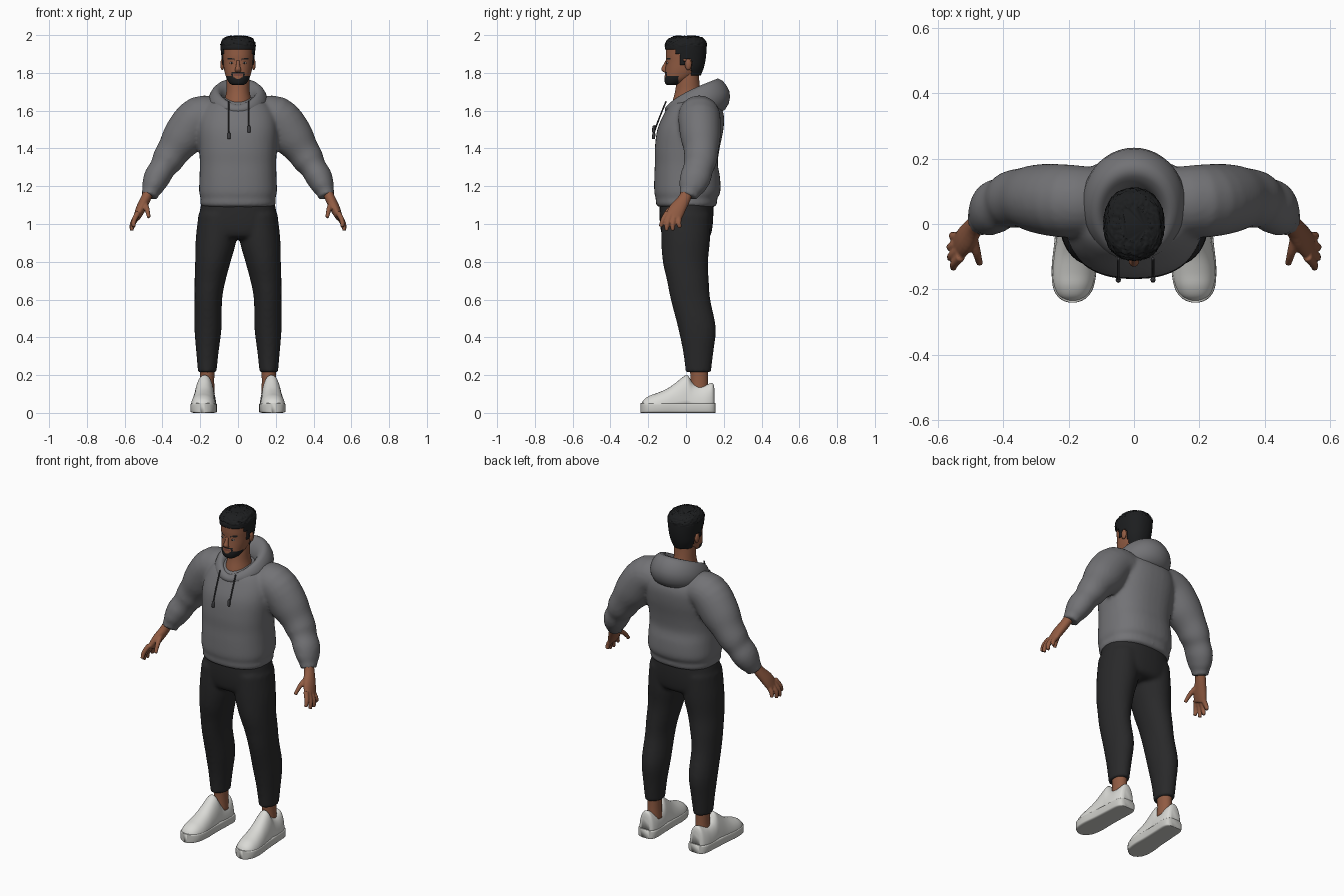
import bpy, bmesh, math, random
from mathutils import Vector

random.seed(4)
X, Y, Z = Vector((1, 0, 0)), Vector((0, 1, 0)), Vector((0, 0, 1))


def material(name, *rgb):
    m = bpy.data.materials.new(name)
    m.diffuse_color = (*rgb, 1)
    return m


SKIN = material("skin", 0.28, 0.105, 0.055)
LIP = material("lip", 0.2, 0.065, 0.045)
HAIR = material("hair", 0.012, 0.013, 0.014)
GREY = material("hoodie grey", 0.17, 0.17, 0.18)
CORD = material("cord grey", 0.05, 0.05, 0.055)
BLACK = material("trouser black", 0.022, 0.022, 0.023)
WHITE = material("shoe white", 0.7, 0.7, 0.67)
SOLE = material("sole white", 0.6, 0.6, 0.57)
EYE = material("eye white", 0.55, 0.5, 0.46)


def refine(rows, k):
    """Catmull-Rom interpolation of section rows."""
    out = []
    for i in range(len(rows) - 1):
        p0, p1, p2 = rows[max(i - 1, 0)], rows[i], rows[i + 1]
        p3 = rows[min(i + 2, len(rows) - 1)]
        for j in range(k):
            t = j / k
            out.append([0.5 * (2 * b + (c - a) * t + (2 * a - 5 * b + 4 * c - d) * t * t
                               + (3 * b - a - 3 * c + d) * t ** 3)
                        for a, b, c, d in zip(p0, p1, p2, p3)])
    return out + [list(rows[-1])]


def loft(bm, rows, n=24, k=4, axis=None, ref=Y, power=2.0):
    """Closed loft through (x, y, z, radius a, radius b along ref) sections."""
    rows = refine(rows, k)
    rings = []
    for i, (x, y, z, ra, rb) in enumerate(rows):
        t = axis
        if t is None:
            t = (Vector(rows[min(i + 1, len(rows) - 1)][:3]) - Vector(rows[max(i - 1, 0)][:3])).normalized()
        b = (ref - t * ref.dot(t)).normalized()
        a = b.cross(t)
        ring = []
        for j in range(n):
            c, s = math.cos(math.tau * j / n), math.sin(math.tau * j / n)
            u = math.copysign(abs(c) ** (2 / power), c) * ra
            v = math.copysign(abs(s) ** (2 / power), s) * rb
            ring.append(bm.verts.new(Vector((x, y, z)) + a * u + b * v))
        rings.append(ring)
    for r, q in zip(rings, rings[1:]):
        for j in range(n):
            bm.faces.new((r[j], r[(j + 1) % n], q[(j + 1) % n], q[j]))
    bm.faces.new(rings[0])
    bm.faces.new(rings[-1])


def stack(rows):
    """Rows of (z, half width, front y, back y) to loft sections."""
    return [(0, (f + b) / 2, z, w, (b - f) / 2) for z, w, f, b in rows]


def flip(rows, s):
    return [(r[0] * s, *r[1:]) for r in rows]


def finish(name, bm, mats, voxel=0, smooth=0):
    bmesh.ops.recalc_face_normals(bm, faces=bm.faces[:])
    for f in bm.faces:
        f.smooth = True
    me = bpy.data.meshes.new(name)
    bm.to_mesh(me)
    bm.free()
    for m in mats:
        me.materials.append(m)
    ob = bpy.data.objects.new(name, me)
    bpy.context.collection.objects.link(ob)
    if voxel:
        r = ob.modifiers.new("blend", 'REMESH')
        r.mode, r.voxel_size, r.use_smooth_shade = 'VOXEL', voxel, True
        s = ob.modifiers.new("soften", 'SMOOTH')
        s.factor, s.iterations = 0.5, smooth
    return ob


def part(name, mat, rows, **kw):
    bm = bmesh.new()
    loft(bm, rows, **kw)
    return finish(name, bm, [mat])


# hoodie body with sleeves, blended together
bm = bmesh.new()
loft(bm, stack([(1.09, .19, -.15, .155), (1.11, .2, -.16, .165), (1.135, .198, -.16, .165),
                (1.17, .206, -.168, .182), (1.25, .204, -.168, .18), (1.32, .202, -.165, .168),
                (1.4, .206, -.165, .178), (1.5, .212, -.152, .198), (1.58, .2, -.118, .2),
                (1.64, .16, -.08, .17), (1.67, .1, -.02, .12)]), n=40, axis=Z, power=2.4)
arm = [(.08, .07, 1.57, .09, .1), (.2, .07, 1.567, .112, .112), (.285, .077, 1.467, .112, .107),
       (.34, .08, 1.39, .09, .092), (.375, .075, 1.335, .083, .088), (.4, .065, 1.295, .07, .08),
       (.43, .05, 1.245, .07, .082), (.452, .03, 1.195, .058, .07), (.462, .02, 1.17, .047, .055),
       (.47, .012, 1.145, .045, .05)]
for s in (1, -1):
    loft(bm, flip(arm, s))
finish("hoodie", bm, [GREY], 0.011, 4)

# hood: a closed collar ring that grows into a hanging fold at the back
bm = bmesh.new()
N = 40
rings = []
for rx, yf, yb, zf, zb in [(.07, -.05, .09, 1.59, 1.66), (.085, -.072, .12, 1.625, 1.735),
                           (.118, -.09, .17, 1.635, 1.79), (.152, -.108, .222, 1.62, 1.73),
                           (.163, -.115, .242, 1.605, 1.675), (.155, -.105, .215, 1.58, 1.6),
                           (.1, -.05, .15, 1.56, 1.57)]:
    ring = []
    for j in range(N):
        p = math.tau * j / N
        w = ((1 - math.cos(p)) / 2) ** 0.7
        ring.append(bm.verts.new((rx * math.sin(p), (yf + yb) / 2 - (yb - yf) / 2 * math.cos(p),
                                  zf + (zb - zf) * w)))
    rings.append(ring)
for i in range(len(rings)):
    r, q = rings[i], rings[(i + 1) % len(rings)]
    for j in range(N):
        bm.faces.new((r[j], r[(j + 1) % N], q[(j + 1) % N], q[j]))
finish("hood", bm, [GREY]).modifiers.new("round", 'SUBSURF').levels = 1

# drawstrings with thick tips
for name, x, end in (("right_drawstring", -.048, 1.45), ("left_drawstring", .058, 1.485)):
    part(name, CORD, [(x, -.105, 1.65, .004, .004), (x, -.134, 1.58, .004, .004),
                      (x, -.157, 1.52, .004, .004), (x, -.168, end + .035, .004, .004),
                      (x, -.17, end + .028, .008, .008), (x, -.172, end, .008, .008)], n=8)

# trousers
bm = bmesh.new()
loft(bm, stack([(1.15, .185, -.135, .14), (1.08, .2, -.14, .145), (1.0, .212, -.138, .142),
                (.94, .2, -.125, .13), (.92, .16, -.09, .1)]), n=40, axis=Z, power=2.3)
leg = [(.11, 0, 1.05, .1, .13), (.116, -.002, .92, .108, .13), (.133, -.003, .8, .094, .12),
       (.148, .01, .7, .082, .111), (.157, .024, .6, .073, .105), (.159, .058, .45, .072, .1),
       (.162, .065, .32, .059, .08), (.163, .065, .215, .049, .067)]
for s in (1, -1):
    loft(bm, flip(leg, s), axis=Z)
finish("trousers", bm, [BLACK], 0.011, 3)

# hands, ankles and shoes
palm = [(.465, .012, 1.19, .027, .03), (.488, -.008, 1.135, .027, .033),
        (.515, -.045, 1.08, .026, .044), (.535, -.068, 1.035, .019, .044)]
fingers = [((.53, -.1, 1.06), (.55, -.122, 1.02), (.553, -.135, .985)),
           ((.535, -.082, 1.05), (.558, -.098, 1.005), (.562, -.105, .965)),
           ((.538, -.062, 1.04), (.56, -.07, 1.0), (.563, -.07, .965)),
           ((.535, -.038, 1.035), (.553, -.038, 1.005), (.555, -.032, .98)),
           ((.495, -.03, 1.115), (.482, -.085, 1.08), (.472, -.122, 1.035))]
shoe = [(.15, .13, .03), (.14, .158, .046), (.11, .15, .056), (.07, .145, .058), (.035, .16, .057),
        (.008, .2, .055), (-.02, .187, .057), (-.06, .155, .06), (-.1, .128, .064),
        (-.15, .106, .066), (-.19, .092, .06), (-.22, .073, .045), (-.236, .05, .02)]
for s, side in ((1, "left"), (-1, "right")):
    bm = bmesh.new()
    loft(bm, flip(palm, s), n=16)
    for f in fingers:
        rows = [(*p, r, r) for p, r in zip(f, (.015, .0135, .01))]
        loft(bm, flip(rows, s), n=10)
    finish(side + "_hand", bm, [SKIN], 0.005, 2)

    part(side + "_ankle", SKIN, flip([(.163, .07, .1, .04, .05), (.163, .07, .17, .037, .046),
                                      (.163, .068, .25, .04, .048)], s), axis=Z)

    cx = lambda y: .17 + .018 * (.15 - y) / .39
    bm = bmesh.new()
    loft(bm, flip([(cx(y), y, .03, h - .03, w) for y, h, w in shoe], s), n=32, axis=-Y, ref=X, power=2.2)
    for v in bm.verts:
        v.co.z = max(v.co.z, .03)
    finish(side + "_shoe_upper", bm, [WHITE])

    sole = [(.155, .03), (.148, .048), (.12, .06), (.05, .062), (-.05, .064), (-.13, .069),
            (-.19, .063), (-.22, .048), (-.235, .028), (-.24, .012)]
    part(side + "_sole", SOLE, flip([(cx(y), y, .026, .026, w) for y, w in sole], s),
         n=32, axis=-Y, ref=X, power=7)

# neck
part("neck", SKIN, stack([(1.58, .09, -.085, .11), (1.64, .075, -.074, .095), (1.7, .062, -.058, .078),
                          (1.76, .06, -.05, .07), (1.81, .058, -.045, .068)]), n=32, axis=Z)

# head with painted beard, moustache, lips and brows
bm = bmesh.new()
loft(bm, stack([(1.735, .028, -.1, -.05), (1.745, .044, -.11, -.02), (1.765, .058, -.114, .02),
                (1.79, .067, -.112, .055), (1.82, .074, -.109, .075), (1.86, .079, -.106, .09),
                (1.9, .082, -.107, .098), (1.94, .082, -.102, .098), (1.97, .065, -.075, .08),
                (1.985, .03, -.04, .05)]), n=128, k=8, axis=Z, power=2.15)
for f in bm.faces:
    x, y, z = f.calc_center_median()
    x = abs(x)
    if y > -.04:
        continue
    beard = z < 1.766 + .018 * min(1, x / .035)
    moustache = x < .034 and 1.798 < z < 1.805 or .027 < x < .035 and z < 1.805
    brow = .016 < x < .055 and 1.867 < z - .08 * (x - .016) < 1.876
    if beard or moustache or brow:
        f.material_index = 1
    elif x < .023 and 1.782 < z < 1.794:
        f.material_index = 2
finish("head", bm, [SKIN, HAIR, LIP])

# hair cap, trimmed along the hairline
bm = bmesh.new()
loft(bm, stack([(1.785, .064, -.1, .078), (1.83, .08, -.105, .095), (1.88, .087, -.108, .105),
                (1.93, .092, -.112, .109), (1.96, .09, -.108, .107), (1.985, .073, -.085, .088),
                (1.995, .04, -.05, .05)]), n=80, k=8, axis=Z, power=2.25)


def hairline(y):
    if y < -.055:
        return 1.922
    if y < -.03:
        return 1.9
    if y < -.008:
        return 1.84
    return 1.872 if y < .03 else 1.785


gone = [f for f in bm.faces if f.calc_center_median().z < hairline(f.calc_center_median().y)]
bmesh.ops.delete(bm, geom=gone, context='FACES')
for v in bm.verts:
    if v.co.z > 1.94:
        v.co += Vector([random.uniform(-.003, .003) for _ in range(3)])
hair = finish("hair", bm, [HAIR])
sol = hair.modifiers.new("thickness", 'SOLIDIFY')
sol.thickness, sol.offset = .01, -1

# nose
part("nose", SKIN, [(0, -.103, 1.865, .008, .006), (0, -.111, 1.84, .01, .011),
                    (0, -.116, 1.82, .015, .015), (0, -.112, 1.807, .015, .011),
                    (0, -.108, 1.802, .008, .005)], n=16, axis=Z)

# eyes and ears
for s, side in ((1, "left"), (-1, "right")):
    for name, mat, c, r in (("eye", EYE, (.033, -.098, 1.853), (.013, .005, .005)),
                            ("iris", HAIR, (.033, -.1015, 1.853), (.005, .003, .005)),
                            ("ear", SKIN, (.083, .012, 1.845), (.011, .018, .03))):
        bm = bmesh.new()
        bmesh.ops.create_uvsphere(bm, u_segments=16, v_segments=10, radius=1)
        for v in bm.verts:
            v.co = Vector((s * (c[0] + v.co.x * r[0]), c[1] + v.co.y * r[1], c[2] + v.co.z * r[2]))
        finish(side + "_" + name, bm, [mat])
